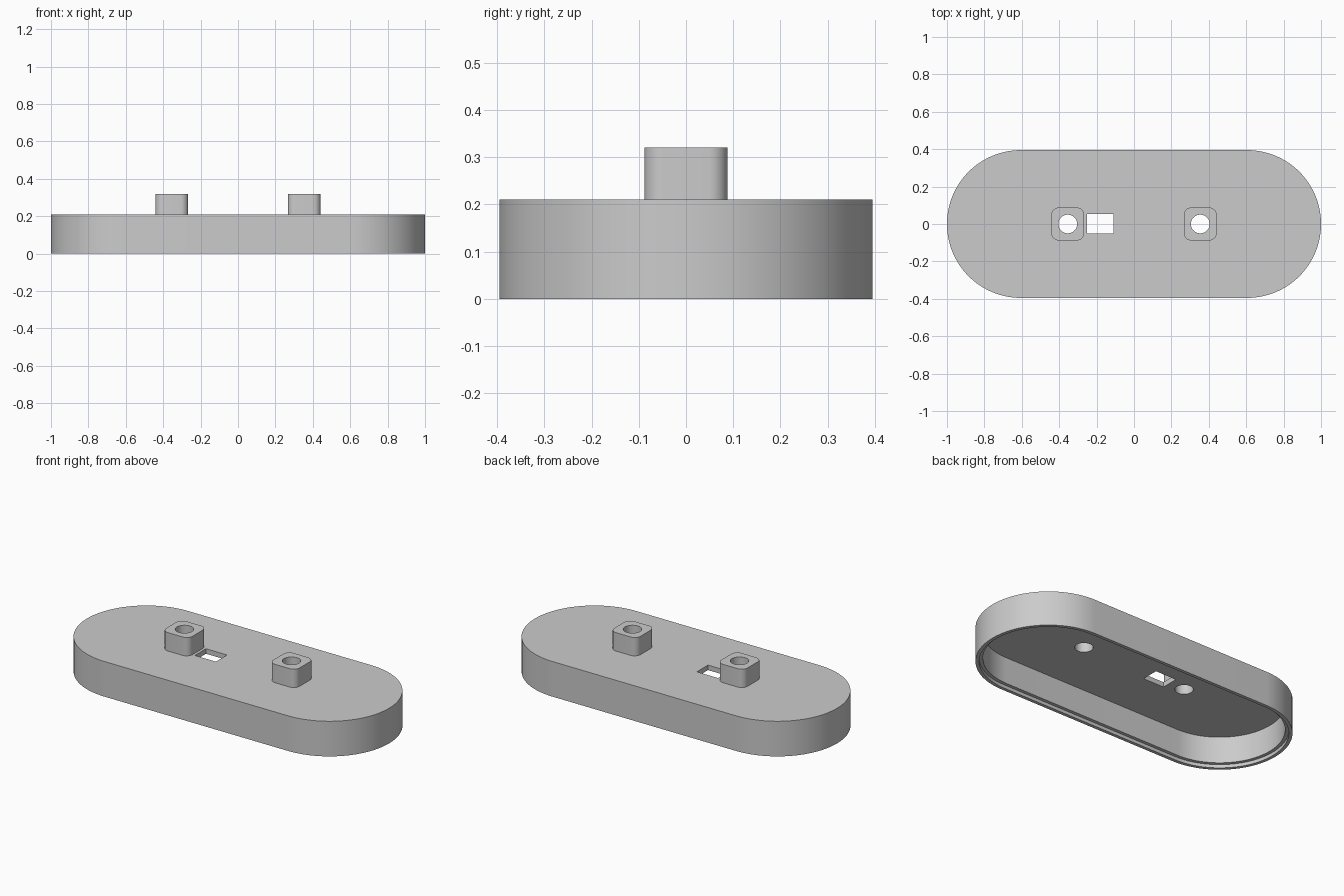
import bpy
import bmesh
from math import cos, sin, pi, radians

cube = bpy.data.objects.get("Cube")
if cube:
    bpy.data.objects.remove(cube, do_unlink=True)

grey = bpy.data.materials.new("plain_grey")
grey.use_nodes = True
colour = (0.6, 0.6, 0.6, 1)
grey.diffuse_color = colour
grey.node_tree.nodes["Principled BSDF"].inputs["Base Color"].default_value = colour

LENGTH, WIDTH, HEIGHT = 2.0, 0.79, 0.21
FLOOR = 0.03           # thickness of the top plate
POST_X, POST_TOP = 0.354, 0.32


def prism(name, size, radius, z0, z1, centre=(0, 0), steps=24):
    """Upright prism with a rounded-rectangle outline."""
    hx, hy = size[0] / 2 - radius, size[1] / 2 - radius
    points = []
    for i, (sx, sy) in enumerate([(1, 1), (-1, 1), (-1, -1), (1, -1)]):
        for k in range(steps + 1 if radius else 1):
            a = (i + k / steps) * pi / 2
            points.append((centre[0] + sx * hx + radius * cos(a),
                           centre[1] + sy * hy + radius * sin(a), z0))
    bm = bmesh.new()
    face = bm.faces.new([bm.verts.new(p) for p in points])
    bmesh.ops.remove_doubles(bm, verts=bm.verts[:], dist=1e-5)
    face = bm.faces[:][0]
    up = bmesh.ops.extrude_face_region(bm, geom=[face], use_keep_orig=True)
    for v in up["geom"]:
        if isinstance(v, bmesh.types.BMVert):
            v.co.z = z1
    bmesh.ops.recalc_face_normals(bm, faces=bm.faces[:])
    mesh = bpy.data.meshes.new(name)
    bm.to_mesh(mesh)
    bm.free()
    mesh.materials.append(grey)
    obj = bpy.data.objects.new(name, mesh)
    bpy.context.collection.objects.link(obj)
    return obj


def cut(obj, cutters):
    """Subtract the cutters, then discard them."""
    for c in cutters:
        m = obj.modifiers.new("cut", "BOOLEAN")
        m.operation, m.solver, m.object = "DIFFERENCE", "EXACT", c
    graph = bpy.context.evaluated_depsgraph_get()
    mesh = bpy.data.meshes.new_from_object(obj.evaluated_get(graph))
    obj.modifiers.clear()
    obj.data = mesh
    for c in cutters:
        bpy.data.objects.remove(c, do_unlink=True)


def stadium(name, inset, z0, z1):
    w = WIDTH - 2 * inset
    return prism(name, (LENGTH - 2 * inset, w), w / 2, z0, z1, steps=32)


def hole(x):
    return prism("hole_cutter", (0.1, 0.1), 0.05, -0.1, 0.5, (x, 0), 12)


# Hollow housing, open below, with a stepped rim
housing = stadium("housing", 0, 0, HEIGHT)
cut(housing, [
    stadium("cavity_cutter", 0.04, -0.1, HEIGHT - FLOOR),
    stadium("rim_step_cutter", 0.02, -0.1, 0.02),
    prism("slot_cutter", (0.14, 0.105), 0, 0.1, 0.4, (-0.18, 0.002)),
    hole(-POST_X), hole(POST_X),
])
parts = [housing]

# Two bored mounting posts
for name, x in (("right_post", -POST_X), ("left_post", POST_X)):
    post = prism(name, (0.176, 0.176), 0.04, HEIGHT, POST_TOP, (x, 0), 8)
    cut(post, [hole(x)])
    parts.append(post)

# Smooth the curved walls, keep the edges sharp
bpy.ops.object.select_all(action="DESELECT")
for obj in parts:
    obj.select_set(True)
bpy.context.view_layer.objects.active = housing
bpy.ops.object.shade_smooth_by_angle(angle=radians(30))
